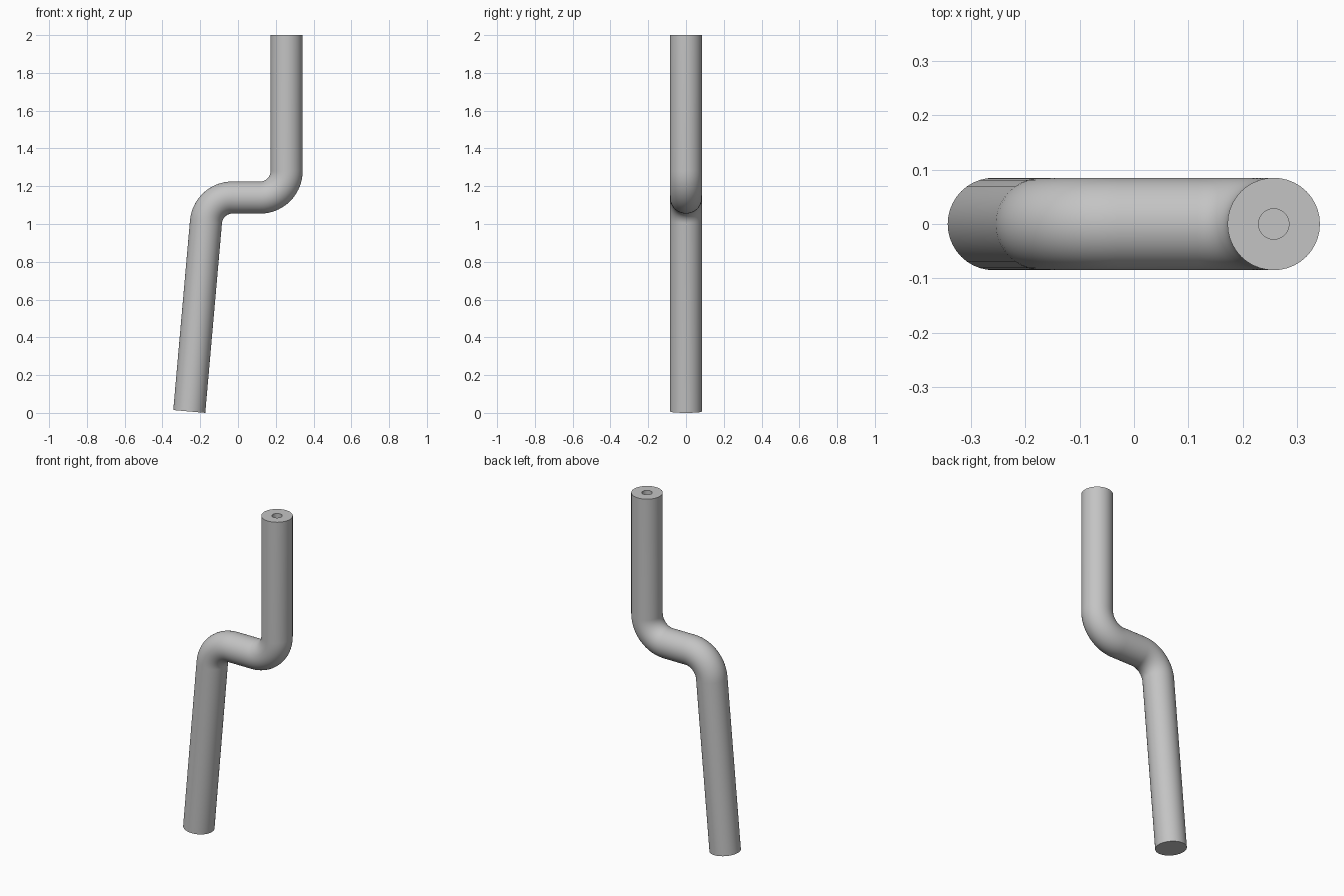
import bpy, bmesh, math
from mathutils import Vector

if "Cube" in bpy.data.objects:
    bpy.data.objects.remove(bpy.data.objects["Cube"], do_unlink=True)

SIDES = 40
ROD_R = 0.085
HOLE_R = 0.028
HOLE_DEPTH = 0.2
BEND_R = 0.14
TILT = math.radians(5)
ARC_STEPS = 14

steel = bpy.data.materials.new("steel grey")
steel.use_nodes = True
steel.diffuse_color = (0.55, 0.55, 0.55, 1)
steel.node_tree.nodes["Principled BSDF"].inputs["Base Color"].default_value = steel.diffuse_color


def ring(bm, x, z, angle, radius):
    """Circle of vertices across a rod whose direction leans by angle from +z towards +x."""
    side = Vector((math.cos(angle), 0, -math.sin(angle)))
    centre = Vector((x, 0, z))
    turns = [2 * math.pi * i / SIDES for i in range(SIDES)]
    return [bm.verts.new(centre + radius * (side * math.cos(t) + Vector((0, math.sin(t), 0))))
            for t in turns]


def bridge(bm, a, b):
    for i in range(SIDES):
        j = (i + 1) % SIDES
        bm.faces.new((a[i], a[j], b[j], b[i]))


# Centre line: tilted lower leg, two bends, upright upper leg
end_x, end_z = -0.258, 0.0075
path = [(end_x, end_z, TILT)]
for i in range(ARC_STEPS + 1):
    a = TILT + (math.pi / 2 - TILT) * i / ARC_STEPS
    path.append((-0.03 - BEND_R * math.cos(a), 1.0 + BEND_R * math.sin(a), a))
for i in range(ARC_STEPS + 1):
    a = math.pi / 2 * (1 - i / ARC_STEPS)
    path.append((0.117 + BEND_R * math.cos(a), 1.28 - BEND_R * math.sin(a), a))
top_x = 0.117 + BEND_R
path.append((top_x, 2.0, 0))

bm = bmesh.new()
rings = [ring(bm, x, z, a, ROD_R) for x, z, a in path]

# Bore in the top end
rings += [ring(bm, top_x, z, 0, HOLE_R) for z in (2.0, 2.0 - HOLE_DEPTH)]
for a, b in zip(rings, rings[1:]):
    bridge(bm, a, b)

# Closed lower end and bore floor
bm.faces.new(rings[0])
bm.faces.new(rings[-1])
bmesh.ops.recalc_face_normals(bm, faces=bm.faces)

mesh = bpy.data.meshes.new("bent_rod")
bm.to_mesh(mesh)
bm.free()
mesh.materials.append(steel)
rod = bpy.data.objects.new("bent_rod", mesh)
bpy.context.collection.objects.link(rod)

bpy.ops.object.select_all(action="DESELECT")
rod.select_set(True)
bpy.context.view_layer.objects.active = rod
bpy.ops.object.shade_smooth_by_angle(angle=math.radians(35))
